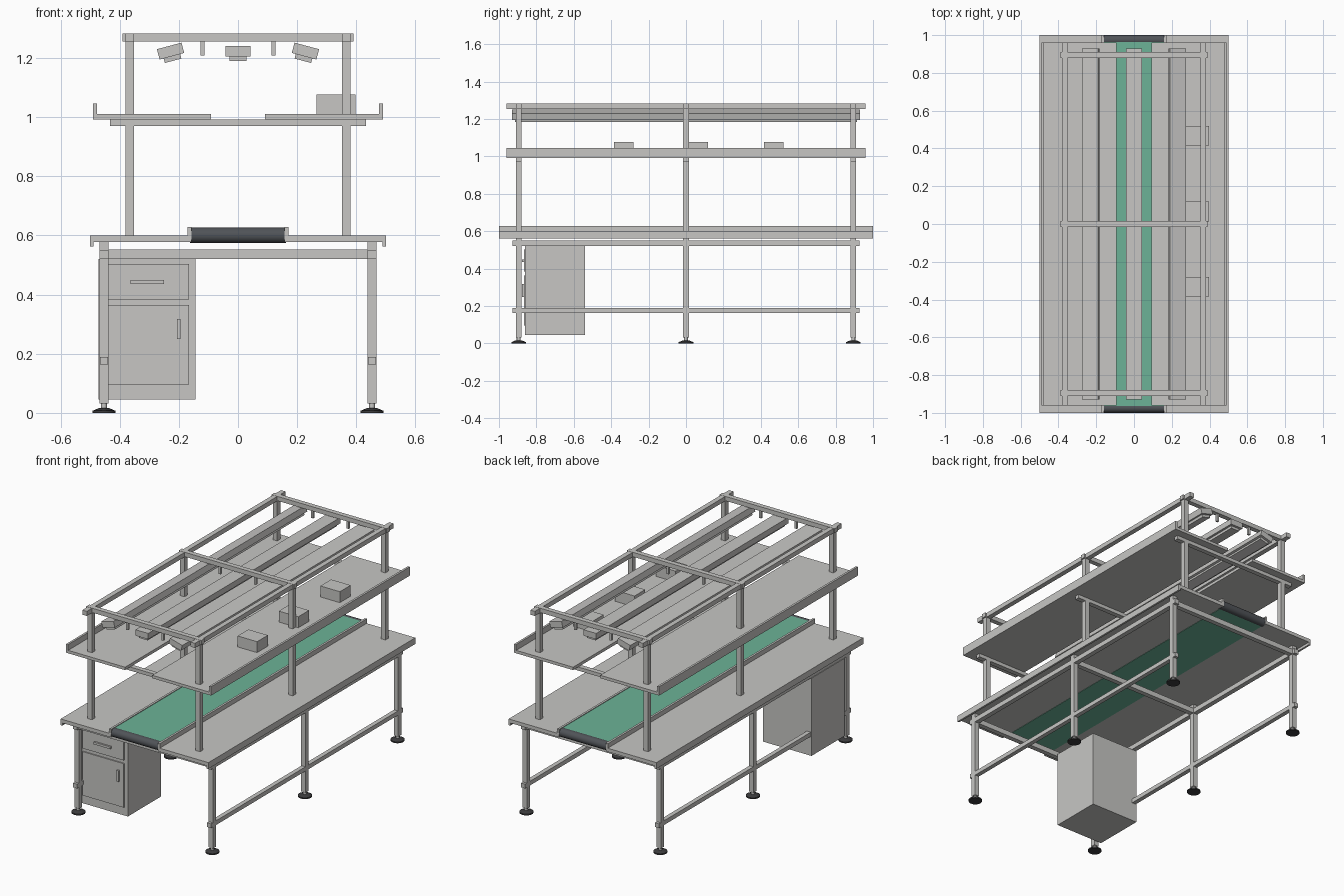
import bpy
from math import radians, sin, cos

cube = bpy.data.objects.get("Cube")
if cube:
    bpy.data.objects.remove(cube, do_unlink=True)


def material(name, rgb):
    m = bpy.data.materials.new(name)
    m.use_nodes = True
    m.diffuse_color = (*rgb, 1)
    m.node_tree.nodes["Principled BSDF"].inputs["Base Color"].default_value = (*rgb, 1)
    return m


GREY = material("light_grey_metal", (0.57, 0.565, 0.55))
GREEN = material("belt_green", (0.15, 0.45, 0.31))
DARK = material("roller_charcoal", (0.08, 0.087, 0.097))
BLACK = material("foot_black", (0.045, 0.045, 0.047))


def box(name, x, y, z, mat=GREY):
    """Box from (min, max) ranges on each axis."""
    ranges = (x, y, z)
    bpy.ops.mesh.primitive_cube_add(size=1, location=[(a + b) / 2 for a, b in ranges])
    o = bpy.context.object
    o.name = name
    o.scale = [abs(b - a) for a, b in ranges]
    bpy.ops.object.transform_apply(location=False, rotation=False, scale=True)
    o.data.materials.append(mat)
    return o


def around(c, half):
    return (c - half, c + half)


def cone(name, loc, r1, r2, depth, mat, rot=(0, 0, 0)):
    bpy.ops.mesh.primitive_cone_add(vertices=32, radius1=r1, radius2=r2, depth=depth,
                                    location=loc, rotation=rot)
    o = bpy.context.object
    o.name = name
    o.data.materials.append(mat)
    bpy.ops.object.shade_smooth_by_angle(angle=radians(35))
    return o


BAR = 0.015            # half width of the frame tube
LEG_X, POST_X = 0.453, 0.366
BAYS = (-0.895, 0, 0.895)

for s, side in ((-1, "right"), (1, "left")):
    def sx(a, b):
        return tuple(sorted((s * a, s * b)))

    # Worktop with turned-down edge, and conveyor side rail
    box(f"worktop_{side}", sx(0.17, 0.5), (-1, 1), (0.578, 0.6))
    box(f"worktop_lip_{side}", sx(0.488, 0.5), (-1, 1), (0.562, 0.58))
    box(f"conveyor_rail_{side}", sx(0.158, 0.171), (-1, 1), (0.578, 0.628))

    # Upper shelf with raised outer edge
    box(f"shelf_{side}", sx(0.092, 0.49), (-0.96, 0.96), (0.992, 1.01))
    box(f"shelf_lip_{side}", sx(0.477, 0.49), (-0.96, 0.96), (0.992, 1.046))

    # Lengthwise frame tubes
    box(f"under_rail_{side}", around(s * LEG_X, BAR), (-0.928, 0.928), (0.52, 0.55))
    box(f"lower_rail_{side}", around(s * LEG_X, 0.0135), (-0.928, 0.928), (0.163, 0.189))
    box(f"top_rail_{side}", around(s * POST_X, BAR), (-0.96, 0.96), (1.254, 1.282))

    for i, y in enumerate(BAYS):
        # Legs on levelling feet
        box(f"leg_{side}_{i}", around(s * LEG_X, BAR), around(y, BAR), (0.032, 0.578))
        cone(f"foot_stem_{side}_{i}", (s * LEG_X, y, 0.024), 0.01, 0.01, 0.024, GREY)
        cone(f"foot_pad_{side}_{i}", (s * LEG_X, y, 0.004), 0.039, 0.039, 0.008, BLACK)
        cone(f"foot_dome_{side}_{i}", (s * LEG_X, y, 0.012), 0.036, 0.018, 0.008, BLACK)
        # Uprights and lamp hangers
        box(f"upright_{side}_{i}", around(s * POST_X, BAR), around(y, BAR), (0.6, 1.282))
        box(f"hanger_{side}_{i}", around(s * 0.12, 0.007), around(y, 0.007), (1.208, 1.256))

# Crosswise frame tubes
for i, y in enumerate(BAYS):
    box(f"under_crossbar_{i}", (-0.467, 0.467), around(y, BAR), (0.52, 0.552))
    box(f"shelf_crossbar_{i}", (-0.433, 0.433), around(y, BAR), (0.97, 0.992))
    box(f"top_crossbar_{i}", (-0.39, 0.39), around(y, BAR), (1.256, 1.283))

# Conveyor belt and end rollers
box("conveyor_belt", (-0.158, 0.158), (-0.966, 0.966), (0.576, 0.624), GREEN)
for s, end in ((-1, "front"), (1, "back")):
    cone(f"roller_{end}", (0, s * 0.9735, 0.6), 0.026, 0.026, 0.326, DARK, (0, radians(90), 0))

# Three lamps, the outer two tilted towards the middle
for name, x, tilt in (("right", -0.228, 15), ("middle", 0, 0), ("left", 0.228, -15)):
    a = radians(tilt)
    body = box(f"lamp_body_{name}", around(x, 0.043), (-0.93, 0.93), around(1.223, 0.018))
    tube = box(f"lamp_tube_{name}", around(x + 0.026 * sin(a), 0.029), (-0.915, 0.915),
               around(1.223 - 0.026 * cos(a), 0.008))
    for o in (body, tube):
        o.rotation_euler.y = -a

# Goods on the shelf
for i, y in enumerate((-0.332, 0.066, 0.468)):
    box(f"goods_box_{i}", (0.266, 0.398), around(y, 0.052), (1.01, 1.077))

# Drawer cabinet
box("cabinet", (-0.471, -0.143), (-0.86, -0.54), (0.045, 0.52))
box("drawer_front", (-0.446, -0.166), (-0.867, -0.86), (0.384, 0.503))
box("door_front", (-0.446, -0.166), (-0.867, -0.86), (0.096, 0.364))
box("drawer_handle", (-0.363, -0.25), (-0.878, -0.867), (0.435, 0.449))
box("door_handle", (-0.207, -0.194), (-0.878, -0.867), (0.249, 0.317))
